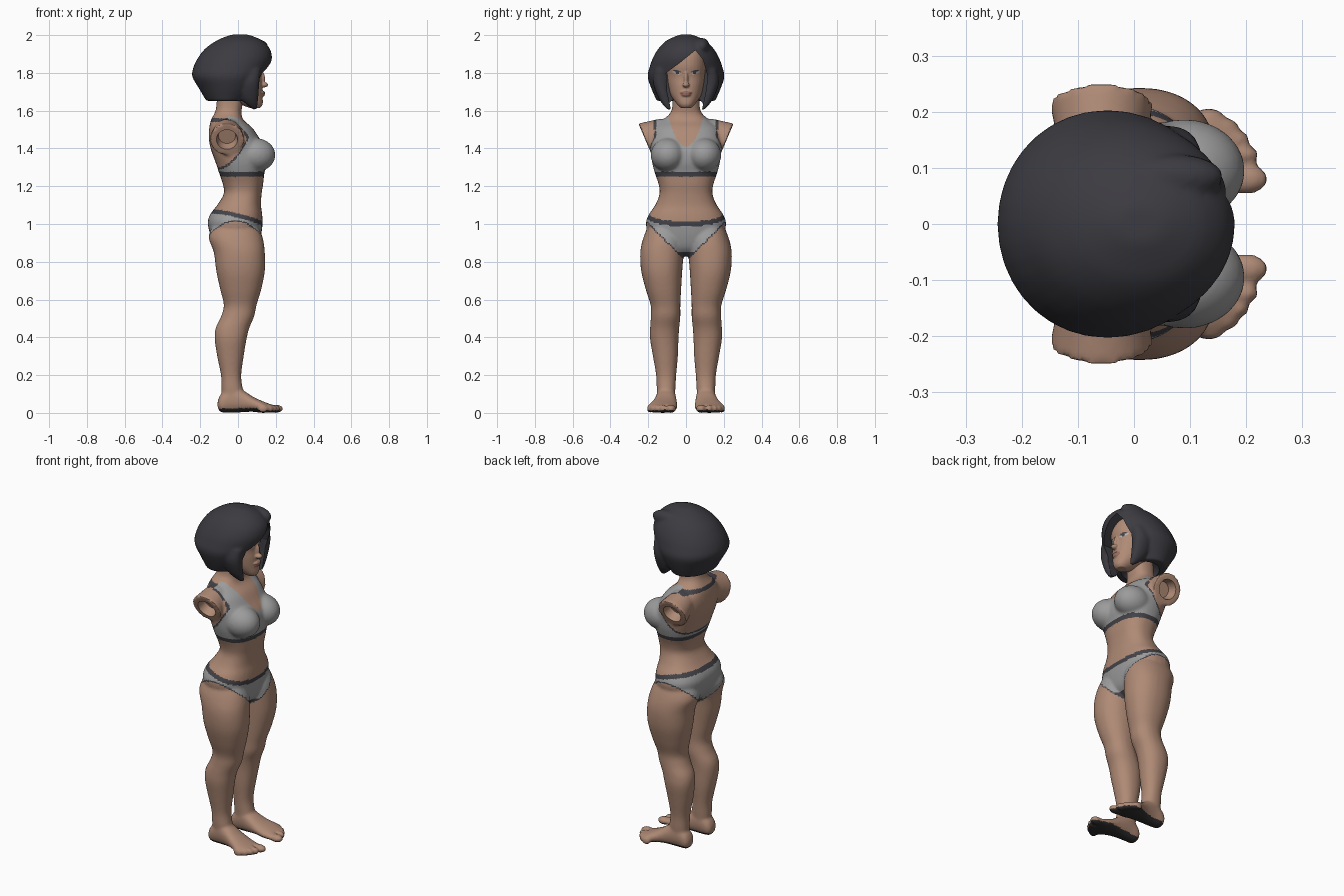
import bpy, bmesh, math
from mathutils import Vector, Matrix

if "Cube" in bpy.data.objects:
    bpy.data.objects.remove(bpy.data.objects["Cube"])


def material(name, rgb):
    m = bpy.data.materials.new(name)
    m.diffuse_color = (*rgb, 1)
    m.use_nodes = True
    m.node_tree.nodes["Principled BSDF"].inputs["Base Color"].default_value = m.diffuse_color
    return m


SKIN = material("skin", (0.43, 0.255, 0.18))
GREY = material("grey cloth", (0.33, 0.33, 0.33))
TRIM = material("dark trim", (0.055, 0.055, 0.065))
HAIR = material("black hair", (0.045, 0.043, 0.052))
LIPS = material("lips", (0.31, 0.15, 0.115))
EYE = material("eye white", (0.50, 0.45, 0.42))
SOLE = material("dark sole", (0.03, 0.027, 0.027))


def loft(bm, rows, axis='z', side=1, power=2.2, steps=4, seg=36):
    """Rows are (t, a0, a1, y0, y1): a is x when lofting along z, z when along x."""
    rows = [Vector(r) for r in rows]
    fine = []
    for i in range(len(rows) - 1):
        p0, p1, p2, p3 = rows[max(i - 1, 0)], rows[i], rows[i + 1], rows[min(i + 2, len(rows) - 1)]
        for k in range(steps):
            t = k / steps
            fine.append(0.5 * (2 * p1 + (p2 - p0) * t + (2 * p0 - 5 * p1 + 4 * p2 - p3) * t * t
                               + (3 * p1 - p0 - 3 * p2 + p3) * t ** 3))
    fine.append(rows[-1])
    rings = []
    for t, a0, a1, y0, y1 in fine:
        ring = []
        for j in range(seg):
            ang = 2 * math.pi * j / seg
            c, s = math.cos(ang), math.sin(ang)
            a = (a0 + a1) / 2 + (a1 - a0) / 2 * math.copysign(abs(c) ** (2 / power), c)
            y = (y0 + y1) / 2 + (y1 - y0) / 2 * math.copysign(abs(s) ** (2 / power), s)
            ring.append(bm.verts.new((a, y * side, t) if axis == 'z' else (t, y * side, a)))
        rings.append(ring)
    faces = [bm.faces.new(rings[0]), bm.faces.new(rings[-1][::-1])]
    for r, q in zip(rings, rings[1:]):
        for j in range(seg):
            k = (j + 1) % seg
            faces.append(bm.faces.new((r[j], q[j], q[k], r[k])))
    bmesh.ops.recalc_face_normals(bm, faces=faces)


def ball(bm, centre, radii):
    bmesh.ops.create_uvsphere(bm, u_segments=24, v_segments=16, radius=1,
                              matrix=Matrix.Translation(centre) @ Matrix.Diagonal((*radii, 1)))


def to_object(bm, name):
    me = bpy.data.meshes.new(name)
    bm.to_mesh(me)
    bm.free()
    ob = bpy.data.objects.new(name, me)
    bpy.context.collection.objects.link(ob)
    return ob


def fuse(bm, name, voxel, smooth, mats, paint, cutters=()):
    """Blend overlapping volumes into one skin, carve it, then colour faces by a rule."""
    ob = to_object(bm, name)
    m = ob.modifiers.new("blend", 'REMESH')
    m.mode, m.voxel_size = 'VOXEL', voxel
    m = ob.modifiers.new("soften", 'SMOOTH')
    m.factor, m.iterations = 0.5, smooth
    for c in cutters:
        m = ob.modifiers.new("carve", 'BOOLEAN')
        m.operation, m.solver, m.object = 'DIFFERENCE', 'EXACT', c
        c.hide_render = True
    me = bpy.data.meshes.new_from_object(ob.evaluated_get(bpy.context.evaluated_depsgraph_get()))
    ob.modifiers.clear()
    ob.data = me
    for c in cutters:
        bpy.data.objects.remove(c)
    me.materials.clear()
    for mat in mats:
        me.materials.append(mat)
    for p in me.polygons:
        p.material_index = mats.index(paint(p.center, p.normal))
    bpy.ops.object.select_all(action='DESELECT')
    ob.select_set(True)
    bpy.context.view_layer.objects.active = ob
    bpy.ops.object.shade_smooth_by_angle(angle=math.radians(40))
    return ob


# Body: torso and neck
bm = bmesh.new()
torso = [(0.83, -.05, .06, .05), (0.87, -.10, .10, .11), (0.93, -.14, .12, .19), (1.0, -.16, .13, .212),
         (1.05, -.148, .128, .197), (1.1, -.11, .122, .163), (1.16, -.075, .125, .14), (1.21, -.08, .133, .145),
         (1.27, -.10, .14, .165), (1.33, -.12, .155, .18), (1.40, -.145, .15, .185), (1.46, -.155, .11, .185),
         (1.51, -.152, .075, .172), (1.55, -.143, .03, .125), (1.585, -.125, .018, .085), (1.62, -.115, .022, .073),
         (1.70, -.11, .03, .07)]
loft(bm, [(z, b, f, -w, w) for z, b, f, w in torso], power=2.4)
leg = [(1.0, -.13, .10, .03, .195), (0.93, -.155, .13, .004, .225), (0.85, -.128, .142, .012, .242),
       (0.75, -.115, .142, .02, .237), (0.65, -.093, .122, .026, .212), (0.57, -.075, .098, .03, .187),
       (0.51, -.09, .085, .03, .186), (0.45, -.118, .06, .036, .19), (0.39, -.123, .045, .04, .19),
       (0.3, -.11, .03, .043, .175), (0.2, -.09, .017, .052, .158), (0.13, -.087, .025, .056, .155),
       (0.06, -.085, .04, .06, .15)]
foot = [(-.108, .03, .06, .085, .125), (-.09, .004, .10, .065, .148), (-.03, .0, .15, .056, .155),
        (.03, .004, .118, .05, .165), (.08, .006, .085, .047, .182), (.13, .0, .062, .047, .2),
        (.175, .004, .045, .05, .185)]
toes = [(.2, .08, .04, .027), (.19, .124, .034, .018), (.175, .151, .032, .017),
        (.157, .174, .03, .016), (.133, .192, .027, .015)]
sockets = []
for s in (1, -1):
    loft(bm, leg, side=s)
    loft(bm, foot, axis='x', side=s)
    for x, y, lx, r in toes:
        ball(bm, (x, y * s, .022), (lx, r, .022))
    ball(bm, (.09, .095 * s, 1.365), (.108, .092, .09))       # bust
    # Open shoulder stub, cut square to its tilted axis
    axis = Vector((0, .92 * s, -.39)).normalized()
    end = Vector((-.058, .214 * s, 1.448))
    turn = axis.to_track_quat('Z', 'Y').to_matrix().to_4x4()
    bmesh.ops.create_cone(bm, cap_ends=True, segments=32, radius1=.07, radius2=.092, depth=.12,
                          matrix=Matrix.Translation(end - axis * .058) @ turn)
    cb = bmesh.new()
    bmesh.ops.create_cone(cb, cap_ends=True, segments=32, radius1=.045, radius2=.062, depth=.08,
                          matrix=Matrix.Translation(end - axis * .01) @ turn)
    sockets.append(to_object(cb, "socket_cutter"))


def paint_body(c, n):
    x, y, z = c.x, abs(c.y), c.z
    if z < .025 and n.z < -.5:
        return SOLE
    if .8 < z < 1.12:                                          # briefs
        top, low = 1.045 - .25 * x + .3 * y * y - z, z - (.80 + y)
        if top > 0 and low > 0:
            return TRIM if top < .025 or low < .008 or z < .85 else GREY
    if 1.25 < z < 1.57:                                        # cropped top
        if x < -.05 and z > 1.4:                               # strap behind the neck
            return TRIM if 1.54 < z < 1.56 and y < .16 else SKIN
        neck = 1.41 + 18 * y * y - z
        arm = 1.30 + 6 * max(0, x + .11) ** 2 - z
        if x > .03 or z > 1.5:
            arm = max(arm, .17 - y)
        if neck > 0 and arm > 0:
            return TRIM if z < 1.278 or arm < .012 else GREY
    return SKIN


fuse(bm, "body", .008, 5, [SKIN, GREY, TRIM, SOLE], paint_body, sockets)

# Head: skull, nose, lips, chin
bm = bmesh.new()
head = [(1.615, .06, .118, .028), (1.635, .01, .131, .048), (1.68, -.08, .13, .08), (1.73, -.13, .129, .096),
        (1.78, -.15, .124, .106), (1.84, -.16, .134, .11), (1.9, -.15, .124, .103), (1.95, -.1, .08, .075),
        (1.965, -.05, .03, .03)]
loft(bm, [(z, b, f, -w, w) for z, b, f, w in head])
ball(bm, (.137, 0, 1.737), (.023, .019, .014))
ball(bm, (.125, 0, 1.768), (.019, .012, .04))
ball(bm, (.124, 0, 1.696), (.02, .032, .009))
ball(bm, (.123, 0, 1.683), (.02, .027, .009))


def paint_head(c, n):
    y, z = abs(c.y), c.z
    if c.x > .05:
        u, v = (y - .047) / .025, (z - 1.803 - .2 * (y - .047)) / .011
        if u * u + v * v < 1:
            return TRIM if v > .25 or abs(u) < .28 else EYE
        if (y / .032) ** 2 + ((z - 1.69) / .014) ** 2 < 1:
            return LIPS
    return SKIN


fuse(bm, "head", .0045, 3, [SKIN, TRIM, LIPS, EYE], paint_head)

# Bobbed hair with side locks, a swept fringe bump and a carved face opening
bm = bmesh.new()
hair = [(1.652, -.168, .05, .155), (1.72, -.208, .105, .185), (1.78, -.242, .145, .203), (1.83, -.236, .168, .193),
        (1.88, -.212, .18, .175), (1.93, -.172, .168, .145), (1.97, -.115, .13, .105), (1.992, -.065, .085, .06),
        (2.003, -.03, .05, .03)]
loft(bm, [(z, b, f, -w, w) for z, b, f, w in hair], power=2.05)
lock = [(1.605, .08, .1, .074, .098), (1.66, .02, .107, .08, .142), (1.75, .0, .113, .09, .175),
        (1.82, .0, .12, .08, .165)]
for s in (1, -1):
    loft(bm, lock, side=s)
ball(bm, (.07, .085, 1.94), (.09, .04, .045))

cb = bmesh.new()
outline = [(-.07, 1.56), (-.1, 1.7), (-.105, 1.8), (-.03, 1.855), (.05, 1.92), (.09, 1.87),
           (.115, 1.78), (.105, 1.7), (.075, 1.56)]
face = cb.faces.new([cb.verts.new((.045, y, z)) for y, z in outline])
ext = bmesh.ops.extrude_face_region(cb, geom=[face])
bmesh.ops.translate(cb, vec=(.4, 0, 0), verts=[v for v in ext['geom'] if isinstance(v, bmesh.types.BMVert)])
bmesh.ops.recalc_face_normals(cb, faces=cb.faces)
hollow = bmesh.new()
ball(hollow, (-.045, 0, 1.64), (.1, .115, .09))
fuse(bm, "hair", .009, 3, [HAIR], lambda c, n: HAIR,
     [to_object(cb, "face_cutter"), to_object(hollow, "neck_cutter")])
